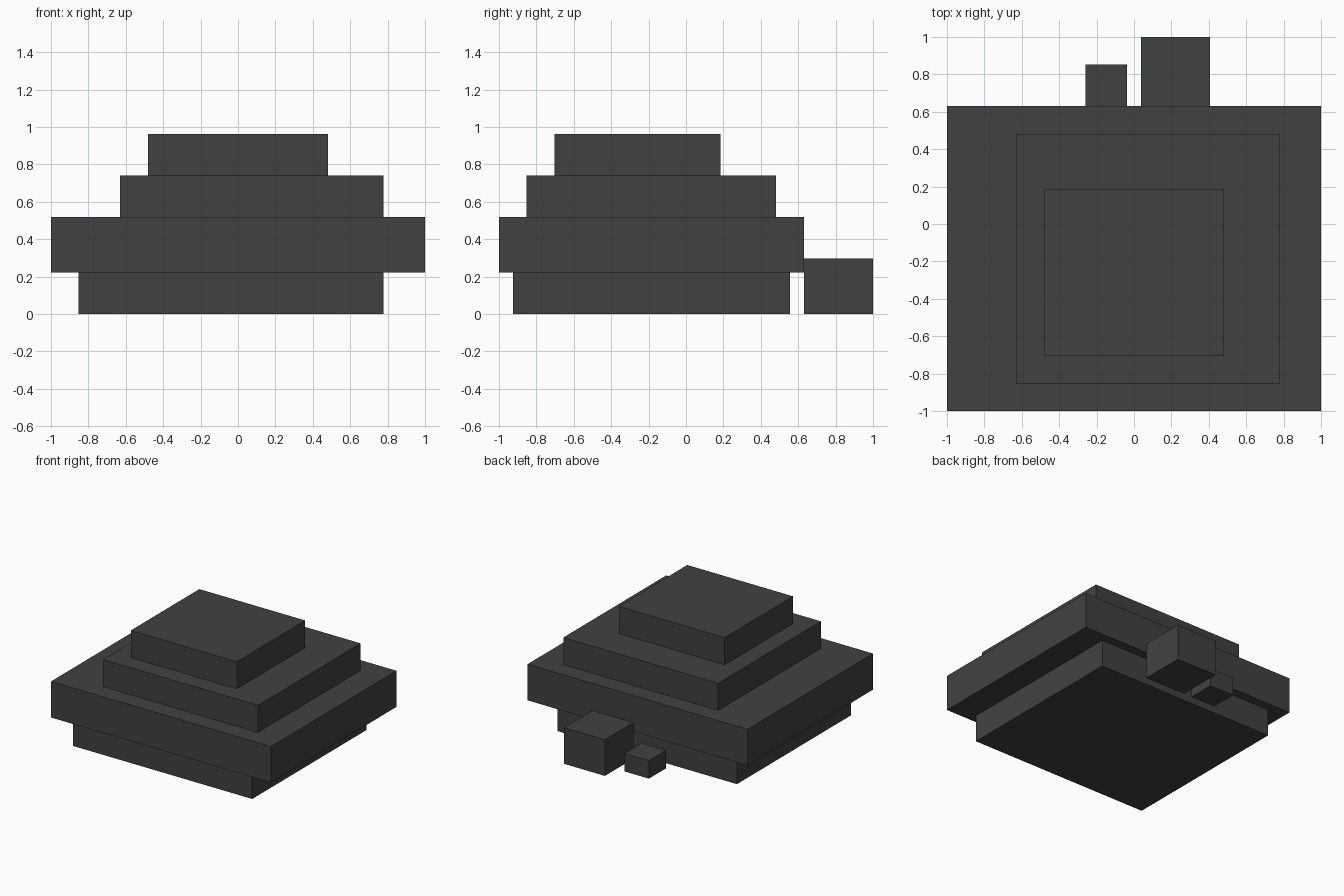
import bpy
import bmesh
from mathutils import Vector

if "Cube" in bpy.data.objects:
    bpy.data.objects.remove(bpy.data.objects["Cube"], do_unlink=True)

UNIT = 1 / 27  # grid step shared by every block

# Single dark grey material
stone = bpy.data.materials.new("dark_grey")
stone.use_nodes = True
colour = (0.053, 0.053, 0.053, 1.0)
stone.diffuse_color = colour
stone.node_tree.nodes["Principled BSDF"].inputs["Base Color"].default_value = colour


def block(name, x, y, z):
    """Box spanning the given (min, max) grid ranges."""
    low, high = (Vector(c) * UNIT for c in zip(x, y, z))
    centre = (low + high) / 2
    bm = bmesh.new()
    bmesh.ops.create_cube(bm, size=1)
    bmesh.ops.scale(bm, vec=high - low, verts=bm.verts)
    mesh = bpy.data.meshes.new(name)
    bm.to_mesh(mesh)
    bm.free()
    mesh.materials.append(stone)
    obj = bpy.data.objects.new(name, mesh)
    obj.location = centre
    bpy.context.collection.objects.link(obj)
    return obj


# Stacked tiers, bottom to top
block("base_tier", (-23, 21), (-25, 15), (0, 6))
block("wide_slab", (-27, 27), (-27, 17), (6, 14))
block("upper_tier", (-17, 21), (-23, 13), (14, 20))
block("top_tier", (-13, 13), (-19, 5), (20, 26))

# Loose blocks on the ground behind the tiers
block("large_rear_block", (1, 11), (17, 27), (0, 8))
block("small_rear_block", (-7, -1), (17, 23), (0, 4))
